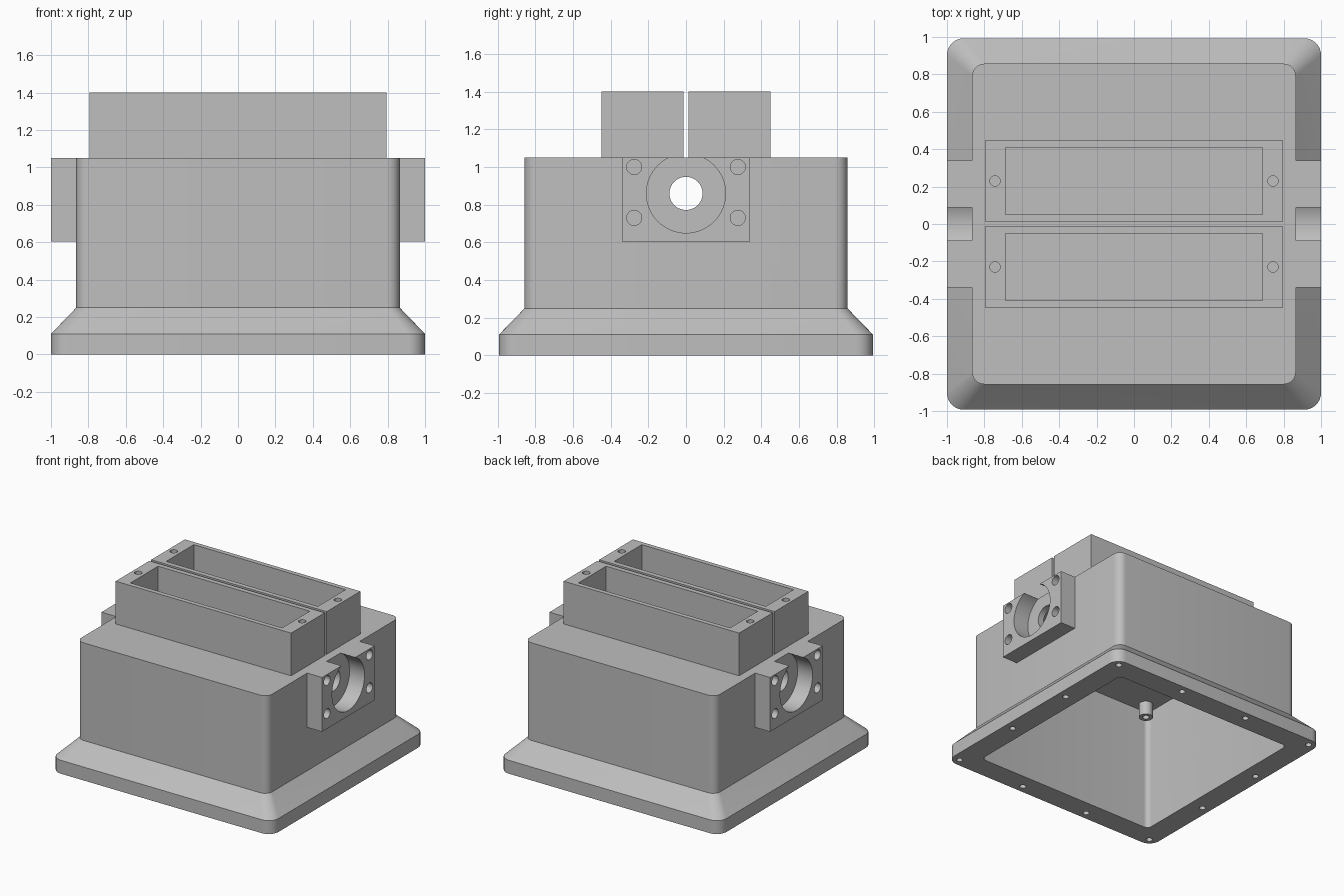
import bpy, bmesh, math
from mathutils import Matrix, Vector

if "Cube" in bpy.data.objects:
    bpy.data.objects.remove(bpy.data.objects["Cube"])

grey = bpy.data.materials.new("housing grey")
grey.diffuse_color = (0.52, 0.52, 0.52, 1)
grey.use_nodes = True
grey.node_tree.nodes["Principled BSDF"].inputs["Base Color"].default_value = grey.diffuse_color


def finish(bm, name):
    bmesh.ops.recalc_face_normals(bm, faces=bm.faces)
    me = bpy.data.meshes.new(name)
    bm.to_mesh(me)
    bm.free()
    me.materials.append(grey)
    ob = bpy.data.objects.new(name, me)
    bpy.context.scene.collection.objects.link(ob)
    return ob


def box(bm, x0, x1, y0, y1, z0, z1):
    m = Matrix.Translation(((x0 + x1) / 2, (y0 + y1) / 2, (z0 + z1) / 2))
    bmesh.ops.create_cube(bm, size=1, matrix=m @ Matrix.Diagonal((x1 - x0, y1 - y0, z1 - z0, 1)))


def rod(bm, a, b, r, seg=32):
    a, b = Vector(a), Vector(b)
    rot = (b - a).to_track_quat('Z', 'Y').to_matrix().to_4x4()
    bmesh.ops.create_cone(bm, cap_ends=True, segments=seg, radius1=r, radius2=r,
                          depth=(b - a).length, matrix=Matrix.Translation((a + b) / 2) @ rot)


def cut(ob, bm):
    cutter = finish(bm, "cutter")
    cutter.hide_render = True
    mod = ob.modifiers.new("cut", 'BOOLEAN')
    mod.operation, mod.solver, mod.object = 'DIFFERENCE', 'EXACT', cutter
    bpy.context.view_layer.objects.active = ob
    bpy.ops.object.modifier_apply(modifier=mod.name)
    bpy.data.objects.remove(cutter)


def smooth(ob):
    bpy.ops.object.select_all(action='DESELECT')
    ob.select_set(True)
    bpy.context.view_layer.objects.active = ob
    bpy.ops.object.shade_smooth_by_angle(angle=math.radians(30))


def rounded_ring(bm, hx, hy, r, z, n=8):
    ring = []
    for k, (sx, sy) in enumerate([(1, 1), (-1, 1), (-1, -1), (1, -1)]):
        for i in range(n + 1):
            t = (k + i / n) * math.pi / 2
            ring.append(bm.verts.new((sx * (hx - r) + r * math.cos(t),
                                      sy * (hy - r) + r * math.sin(t), z)))
    return ring


# Hollow housing with flared flange: rings from inner ceiling to outer top
bm = bmesh.new()
rings = [rounded_ring(bm, *p) for p in [
    (0.815, 0.808, 0.04, 1.0), (0.815, 0.808, 0.04, 0), (1, 0.993, 0.09, 0),
    (1, 0.993, 0.09, 0.11), (0.865, 0.857, 0.065, 0.25), (0.865, 0.857, 0.065, 1.05)]]
for a, b in zip(rings, rings[1:]):
    for i in range(len(a)):
        j = (i + 1) % len(a)
        bm.faces.new((a[i], a[j], b[j], b[i]))
bm.faces.new(rings[0])
bm.faces.new(rings[-1])
housing = finish(bm, "housing")

# Twelve flange screw holes and the cross bore
bm = bmesh.new()
steps = (-0.93, -0.31, 0.31, 0.93)
for x in steps:
    for y in steps:
        if max(abs(x), abs(y)) > 0.9:
            rod(bm, (x, y, -0.05), (x, y, 0.1), 0.024, 20)
rod(bm, (-1.2, 0, 0.86), (1.2, 0, 0.86), 0.088, 48)
cut(housing, bm)
smooth(housing)

for s, side in ((-1, "left"), (1, "right")):
    # Side mounting pad with an open-topped bore and four screw holes
    bm = bmesh.new()
    x0, x1 = sorted((s * 0.865, s * 1.0))
    box(bm, x0, x1, -0.34, 0.34, 0.605, 1.05)
    pad = finish(bm, side + "_mounting_pad")
    bm = bmesh.new()
    rod(bm, (s * 0.8, 0, 0.86), (s * 1.1, 0, 0.86), 0.21, 64)
    for y in (-0.275, 0.275):
        for z in (0.73, 1.0):
            rod(bm, (s * 0.88, y, z), (s * 1.1, y, z), 0.04, 28)
    cut(pad, bm)
    smooth(pad)

for s, side in ((-1, "front"), (1, "back")):
    # Long open socket on top with a screw hole at each end
    bm = bmesh.new()
    y0, y1 = sorted((s * 0.012, s * 0.448))
    box(bm, -0.795, 0.795, y0, y1, 1.05, 1.4)
    socket = finish(bm, side + "_socket")
    bm = bmesh.new()
    y0, y1 = sorted((s * 0.052, s * 0.41))
    box(bm, -0.688, 0.688, y0, y1, 1.0, 1.5)
    for x in (-0.743, 0.743):
        rod(bm, (x, s * 0.23, 1.15), (x, s * 0.23, 1.5), 0.028, 24)
    cut(socket, bm)
    smooth(socket)

# Screw posts hanging from the ceiling in the corners
bm, holes = bmesh.new(), bmesh.new()
for x in (-0.72, 0.72):
    for y in (-0.72, 0.72):
        rod(bm, (x, y, 0.89), (x, y, 1.0), 0.053)
        rod(holes, (x, y, 0.8), (x, y, 0.98), 0.025, 20)
posts = finish(bm, "inner_screw_posts")
cut(posts, holes)
smooth(posts)
